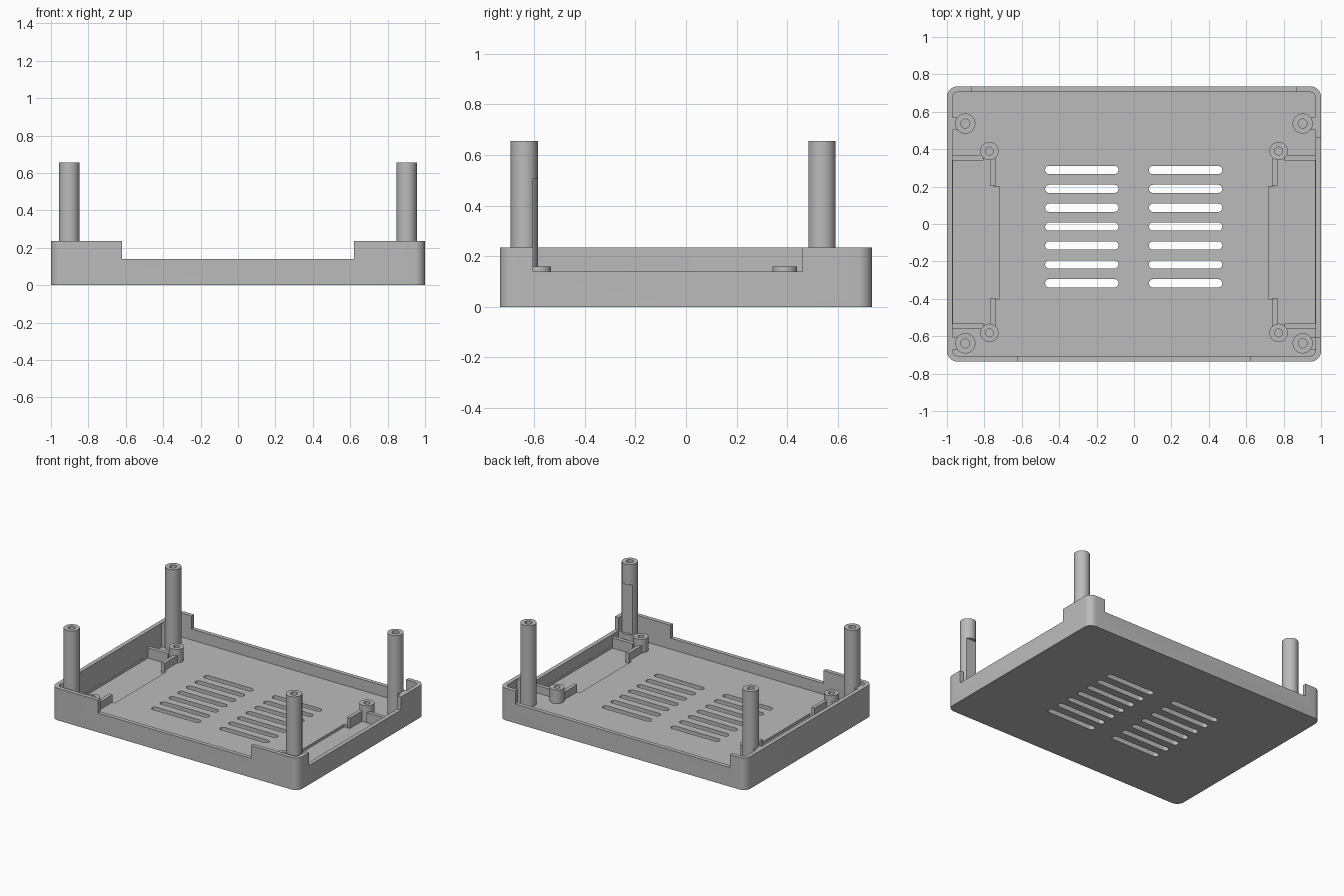
import bpy, bmesh, math
from mathutils import Matrix, Vector

cube = bpy.data.objects.get("Cube")
if cube:
    bpy.data.objects.remove(cube)

grey = bpy.data.materials.new("plain_grey")
grey.use_nodes = True
colour = (0.5, 0.5, 0.5, 1)
grey.diffuse_color = colour
grey.node_tree.nodes["Principled BSDF"].inputs["Base Color"].default_value = colour

W, D = 1.0, 0.735          # half width and half depth
WALL, RIM, LOW = 0.03, 0.235, 0.14
FLOOR = 0.06
POST_R, POST_TOP = 0.054, 0.655


def finish(name, bm):
    bmesh.ops.recalc_face_normals(bm, faces=bm.faces)
    mesh = bpy.data.meshes.new(name)
    bm.to_mesh(mesh)
    bm.free()
    mesh.materials.append(grey)
    obj = bpy.data.objects.new(name, mesh)
    bpy.context.collection.objects.link(obj)
    return obj


def rounded_block(name, x0, x1, y0, y1, z0, z1, r, steps=8):
    """Upright block with rounded vertical corners (square if r is 0)."""
    bm = bmesh.new()
    corners = [(x1, y1, -1, -1), (x0, y1, 1, -1), (x0, y0, 1, 1), (x1, y0, -1, 1)]
    verts = []
    for i, (x, y, sx, sy) in enumerate(corners):
        for k in range(steps + 1 if r else 1):
            a = math.pi / 2 * (i + k / steps)
            dx, dy = (math.cos(a), math.sin(a)) if r else (0, 0)
            verts.append(bm.verts.new((x + sx * r + r * dx, y + sy * r + r * dy, z0)))
    bmesh.ops.remove_doubles(bm, verts=verts, dist=1e-5)
    face = bm.faces.new(list(bm.verts))
    top = bmesh.ops.extrude_face_region(bm, geom=[face])["geom"]
    bmesh.ops.translate(bm, vec=(0, 0, z1 - z0),
                        verts=[v for v in top if isinstance(v, bmesh.types.BMVert)])
    return finish(name, bm)


def box(name, x0, x1, y0, y1, z0, z1):
    return rounded_block(name, min(x0, x1), max(x0, x1), y0, y1, z0, z1, 0)


def cylinder(name, x, y, z0, z1, r):
    bm = bmesh.new()
    bmesh.ops.create_cone(bm, cap_ends=True, segments=40, radius1=r, radius2=r,
                          depth=z1 - z0,
                          matrix=Matrix.Translation(Vector((x, y, (z0 + z1) / 2))))
    return finish(name, bm)


def cut(target, cutters):
    """Subtract the cutters, bake the result and drop the cutters."""
    for c in cutters:
        m = target.modifiers.new("cut", "BOOLEAN")
        m.operation, m.solver, m.object = "DIFFERENCE", "EXACT", c
    bpy.context.view_layer.update()
    graph = bpy.context.evaluated_depsgraph_get()
    mesh = bpy.data.meshes.new_from_object(target.evaluated_get(graph))
    target.modifiers.clear()
    target.data = mesh
    for c in cutters:
        bpy.data.objects.remove(c)


def smooth(obj):
    bpy.ops.object.select_all(action="DESELECT")
    obj.select_set(True)
    bpy.context.view_layer.objects.active = obj
    bpy.ops.object.shade_smooth_by_angle(angle=math.radians(30))


# Tray with lowered walls at front, back and right
tray = rounded_block("tray", -W, W, -D, D, 0, RIM, 0.055)
cutters = [
    rounded_block("cavity", -W + WALL, W - WALL, -D + WALL, D - WALL, FLOOR, 1, 0.028),
    box("front_gap", -0.62, 0.62, -0.8, -0.6, LOW, 1),
    box("back_gap", -0.87, 0.87, 0.65, 0.8, LOW, 1),
    box("right_gap", 0.92, 1.1, -0.605, 0.46, LOW, 1),
]
# Shallow side recesses in the floor
for s in (-1, 1):
    cutters.append(box("recess", s * 0.72, s * 0.969, -0.4, 0.2, FLOOR - 0.02, 0.1))
    cutters.append(box("recess_ends", s * 0.75, s * 0.969, -0.54, 0.35, FLOOR - 0.02, 0.1))
# Two columns of vent slots
for i in range(7):
    y = 0.289 - i * 0.101
    for x0 in (-0.475, 0.08):
        cutters.append(rounded_block("slot", x0, x0 + 0.392, y - 0.022, y + 0.022,
                                     -0.1, 0.2, 0.0219))
cut(tray, cutters)
smooth(tray)

for s, side in ((-1, "right"), (1, "left")):
    for y, end in ((-0.638, "front"), (0.537, "back")):
        # Tall corner posts with screw holes
        post = cylinder(f"{end}_{side}_post", s * 0.902, y, FLOOR - 0.01, POST_TOP, POST_R)
        holes = [cylinder("hole", s * 0.902, y, 0.3, 1, 0.024)]
        if s > 0 and end == "front":
            holes.append(box("notch", 0.8, 1.1, -0.605, -0.4, LOW, 0.505))
        cut(post, holes)
        smooth(post)
        # Webs tying the posts to the side walls
        top = LOW if s > 0 and end == "front" else RIM
        box(f"{end}_{side}_web", s * 0.93, s * 0.975, y - 0.035, y + 0.033,
            FLOOR - 0.01, top - 0.002)

    for y, end, d in ((-0.582, "front", 1), (0.39, "back", -1)):
        # Short standoffs with pilot holes
        stand = cylinder(f"{end}_{side}_standoff", s * 0.773, y, 0.03, 0.16, 0.049)
        cut(stand, [cylinder("pilot", s * 0.773, y, 0.07, 0.3, 0.021)])
        smooth(stand)
        # Ribs running to the side wall and along the floor
        ya, yb = sorted((y + d * 0.022, y + d * 0.05))
        box(f"{end}_{side}_cross_rib", s * 0.805, s * 0.975, ya, yb, 0.03, 0.115)
        ya, yb = sorted((y + d * 0.035, y + d * 0.187))
        box(f"{end}_{side}_long_rib", s * 0.74, s * 0.766, ya, yb, 0.03, 0.115)
